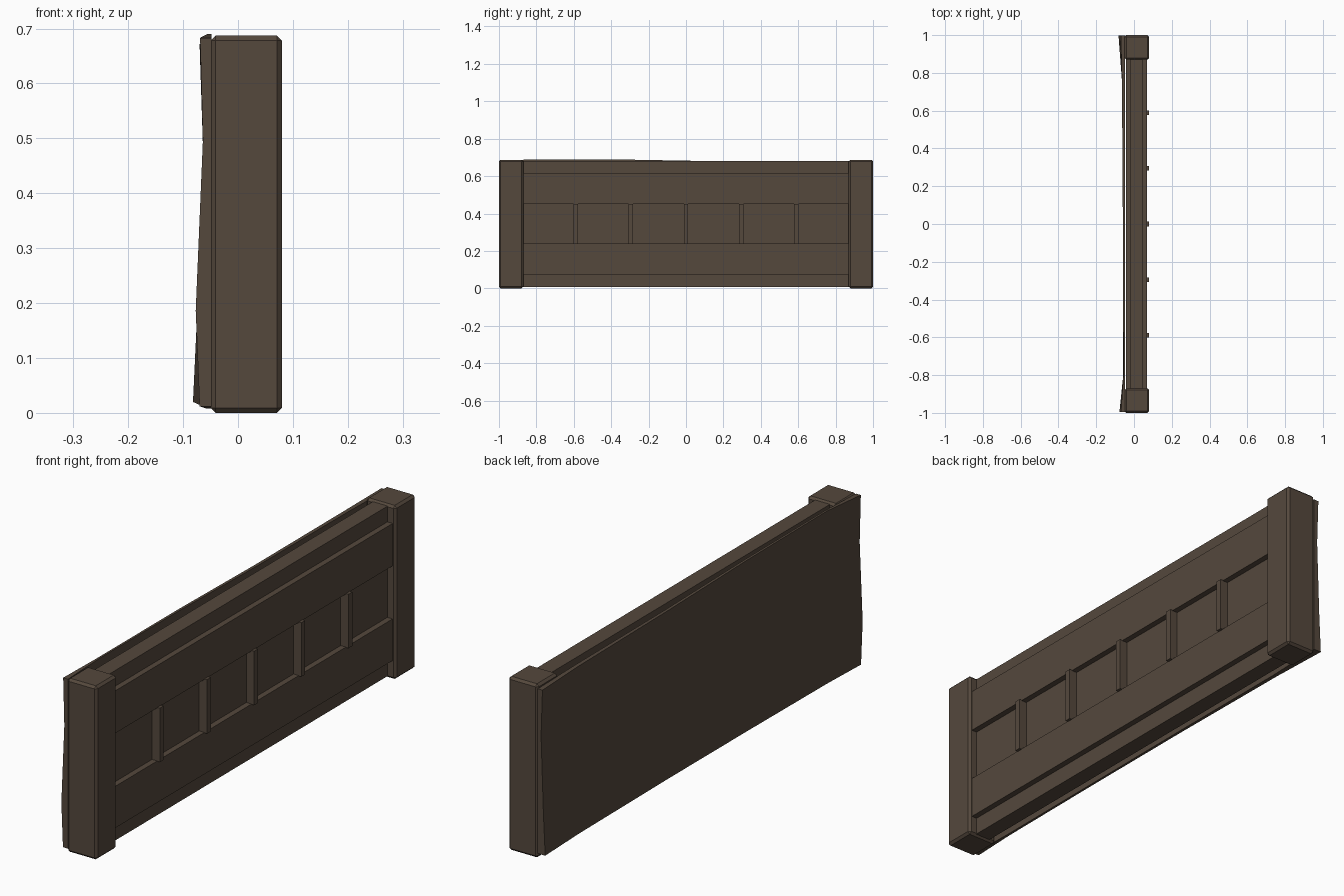
import bpy, bmesh

if "Cube" in bpy.data.objects:
    bpy.data.objects.remove(bpy.data.objects["Cube"])

wood = bpy.data.materials.new("dark brown wood")
wood.diffuse_color = (0.09, 0.065, 0.046, 1)
wood.use_nodes = True
wood.node_tree.nodes["Principled BSDF"].inputs["Base Color"].default_value = wood.diffuse_color


def finish(name, bm):
    bmesh.ops.recalc_face_normals(bm, faces=bm.faces)
    me = bpy.data.meshes.new(name)
    bm.to_mesh(me)
    bm.free()
    me.materials.append(wood)
    ob = bpy.data.objects.new(name, me)
    bpy.context.collection.objects.link(ob)
    return ob


def box(name, x, y, z, bevel=0):
    bm = bmesh.new()
    bmesh.ops.create_cube(bm, size=1)
    for v in bm.verts:
        for i, (lo, hi) in enumerate((x, y, z)):
            v.co[i] = lo if v.co[i] < 0 else hi
    if bevel:
        bmesh.ops.bevel(bm, geom=bm.edges[:], offset=bevel, segments=1, affect='EDGES')
    return finish(name, bm)


# end posts
for side, name in ((-1, "front_post"), (1, "back_post")):
    box(name, (-0.05, 0.08), tuple(sorted((side * 0.87, side * 1.0))), (0, 0.687), 0.009)

# core wall and raised boards on both faces
span = (-0.88, 0.88)
box("core_wall", (-0.02, 0.045), span, (0.007, 0.68))
for label, x in (("outer", (0.04, 0.068)), ("inner", (-0.043, -0.015))):
    box(label + "_lower_board", x, span, (0.075, 0.24))
    box(label + "_upper_board", x, span, (0.45, 0.618))

# upright slats across the recess
for i in range(-2, 3):
    y = i * 0.295
    box("slat_%d" % (i + 3), (0.04, 0.079), (y - 0.012, y + 0.012), (0.238, 0.452))

# uneven backing sheet: rows from bottom to top, columns from -y to +y
ys = (-0.995, -0.8, -0.3, 0.2, 0.76, 0.998)
bottom = (0.012, 0.008, 0.01, 0.012, 0.012, 0.02)
top = (0.683, 0.69, 0.688, 0.679, 0.676, 0.672)
depth = (
    (-0.070, -0.058, -0.057, -0.059, -0.064, -0.082),
    (-0.077, -0.057, -0.056, -0.058, -0.062, -0.074),
    (-0.064, -0.056, -0.057, -0.058, -0.060, -0.064),
    (-0.069, -0.056, -0.058, -0.060, -0.064, -0.070),
)
rows = (0, 0.26, 0.72, 1)
bm = bmesh.new()
grids = []
for is_back in (True, False):
    grids.append([[bm.verts.new((depth[r][c] if is_back else -0.048, y,
                                 bottom[c] + (top[c] - bottom[c]) * t))
                   for c, y in enumerate(ys)] for r, t in enumerate(rows)])
for g in grids:
    for r in range(len(rows) - 1):
        for c in range(len(ys) - 1):
            bm.faces.new((g[r][c], g[r][c + 1], g[r + 1][c + 1], g[r + 1][c]))
bounds = [e for e in bm.edges if e.is_boundary]
bmesh.ops.bridge_loops(bm, edges=bounds)
finish("backing_sheet", bm)
